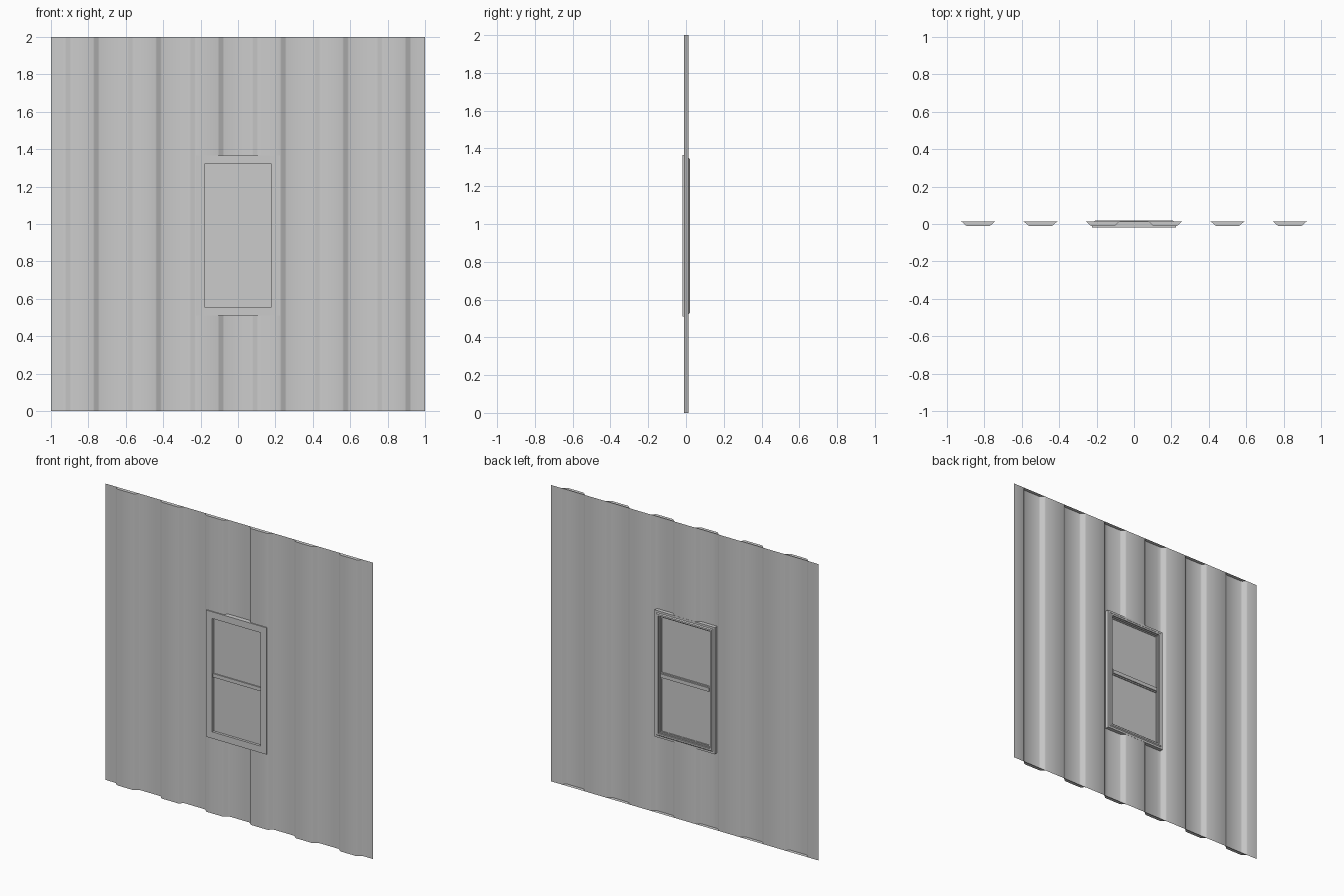
import bpy, bmesh, math

cube = bpy.data.objects.get("Cube")
if cube:
    bpy.data.objects.remove(cube)

# Single painted-metal colour
GREY = (0.6, 0.6, 0.6, 1)
metal = bpy.data.materials.new("grey metal")
metal.use_nodes = True
metal.diffuse_color = GREY
metal.node_tree.nodes["Principled BSDF"].inputs["Base Color"].default_value = GREY


def finish(bm, name, smooth=False):
    mesh = bpy.data.meshes.new(name)
    bm.to_mesh(mesh)
    bm.free()
    mesh.materials.append(metal)
    obj = bpy.data.objects.new(name, mesh)
    bpy.context.collection.objects.link(obj)
    if smooth:
        bpy.ops.object.select_all(action="DESELECT")
        obj.select_set(True)
        bpy.context.view_layer.objects.active = obj
        bpy.ops.object.shade_smooth_by_angle(angle=math.radians(35))
    return obj


def box(name, x, y, z):
    bm = bmesh.new()
    bmesh.ops.create_cube(bm, size=1)
    for v in bm.verts:
        v.co = [lo + (c + 0.5) * (hi - lo) for c, (lo, hi) in zip(v.co, (x, y, z))]
    return finish(bm, name)


BACK, FRONT = 0.013, -0.011
HOLE_X, HOLE_LOW, HOLE_HIGH = 0.2, 0.53, 1.345

# Ribbed sheet: six pressed ribs with eased bends, hollow behind
half_rib = [(-0.093, BACK), (-0.085, BACK - 0.003), (-0.066, FRONT + 0.003), (-0.058, FRONT)]
rib = half_rib + [(-x, y) for x, y in reversed(half_rib)]
centres = [(i - 2.5) / 3 for i in range(6)]
profile = [(-1, BACK), (1, BACK), (-HOLE_X, FRONT), (HOLE_X, FRONT)]
for c in centres:
    profile += [(c + x, y) for x, y in rib]
profile.sort()

bm = bmesh.new()
rows = [[bm.verts.new((x, y, z)) for x, y in profile] for z in (0, HOLE_LOW, HOLE_HIGH, 2)]
for r, (low, high) in enumerate(zip(rows, rows[1:])):
    for i in range(len(profile) - 1):
        mid = (profile[i][0] + profile[i + 1][0]) / 2
        if r == 1 and abs(mid) < HOLE_X:
            continue  # window opening
        bm.faces.new((low[i], low[i + 1], high[i + 1], high[i]))
finish(bm, "ribbed_sheet", smooth=True)

# Caps closing the rib ends at top and bottom
bm = bmesh.new()
for z in (0, 2):
    for c in centres:
        loop = [bm.verts.new((c + x, y, z)) for x, y in rib]
        bm.faces.new(loop if z == 0 else loop[::-1])
finish(bm, "rib_end_caps")

# Window frame: stepped moulding swept round a rectangle (inset, depth)
moulding = [(0, -0.018), (0.045, -0.018), (0.045, 0.005), (0.038, 0.005),
            (0.038, 0.012), (0.031, 0.012), (0.031, 0.02), (0.02, 0.02),
            (0.014, 0.014), (0, 0.014)]
W, LOW, HIGH = 0.225, 0.51, 1.365
bm = bmesh.new()
loops = []
for inset, y in moulding:
    w, lo, hi = W - inset, LOW + inset, HIGH - inset
    loops.append([bm.verts.new((x, y, z)) for x, z in ((-w, lo), (w, lo), (w, hi), (-w, hi))])
for a, b in zip(loops, loops[1:] + loops[:1]):
    for i in range(4):
        j = (i + 1) % 4
        bm.faces.new((a[i], a[j], b[j], b[i]))
bmesh.ops.recalc_face_normals(bm, faces=bm.faces)
finish(bm, "window_frame")

# Pane and stepped middle rail
box("window_pane", (-0.185, 0.185), (-0.001, 0.001), (0.55, 1.325))
box("middle_rail", (-0.18, 0.18), (-0.009, 0.014), (0.92, 0.945))
box("middle_rail_step", (-0.18, 0.18), (0, 0.007), (0.912, 0.953))
